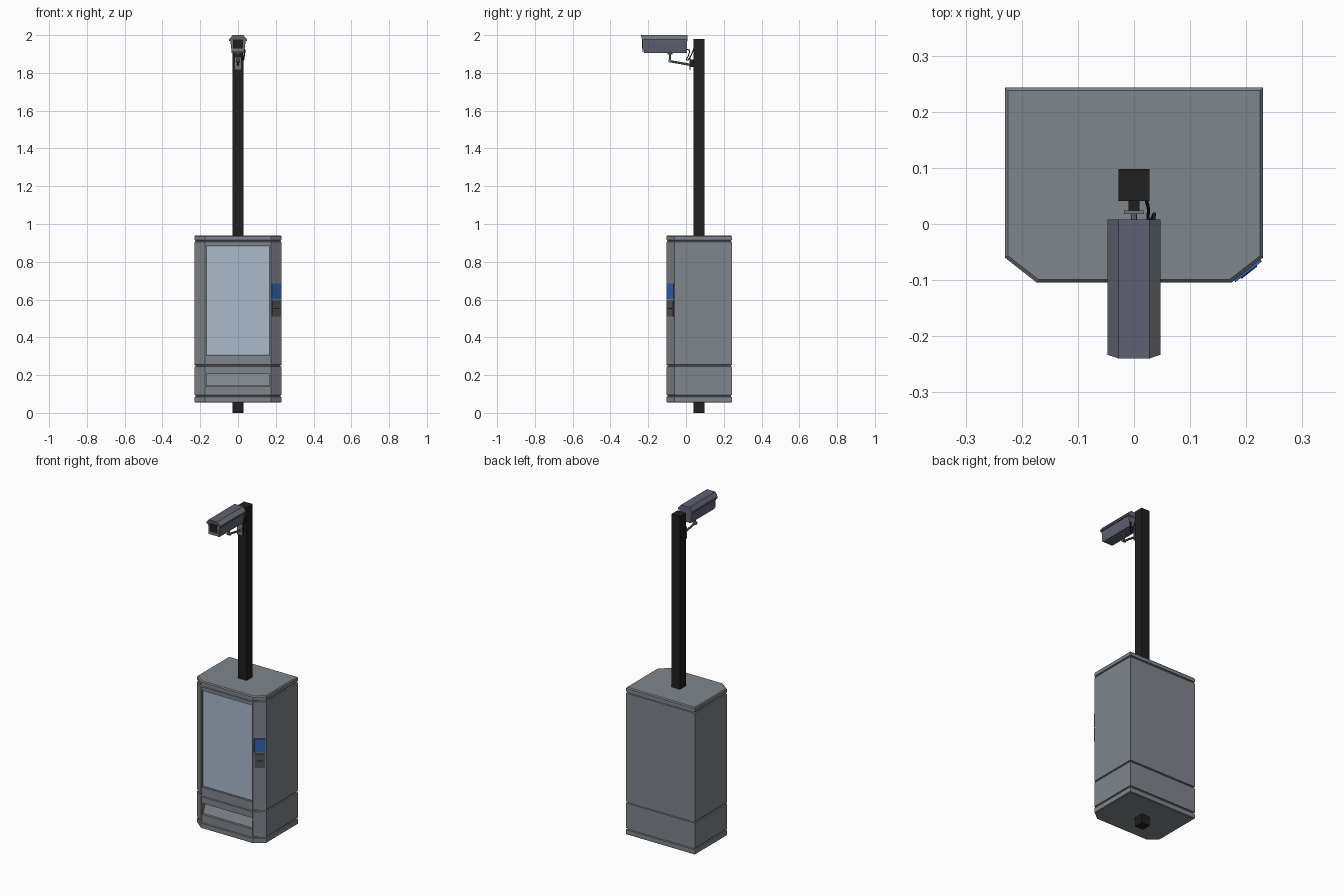
import bpy, bmesh, math
from mathutils import Vector, Matrix

if "Cube" in bpy.data.objects:
    bpy.data.objects.remove(bpy.data.objects["Cube"])


def material(name, rgb):
    m = bpy.data.materials.new(name)
    m.diffuse_color = (*rgb, 1)
    m.use_nodes = True
    m.node_tree.nodes["Principled BSDF"].inputs["Base Color"].default_value = m.diffuse_color
    return m


GREY = material("cabinet grey", (0.215, 0.238, 0.262))
GLASS = material("window pale blue", (0.40, 0.49, 0.61))
BLUE = material("panel blue", (0.03, 0.125, 0.45))
DARK = material("panel dark grey", (0.085, 0.09, 0.105))
BLACK = material("pole black", (0.014, 0.014, 0.014))
SLATE = material("camera slate", (0.115, 0.12, 0.17))
STEEL = material("camera steel grey", (0.17, 0.18, 0.195))


def finish(name, bm, *mats):
    bmesh.ops.recalc_face_normals(bm, faces=bm.faces)
    me = bpy.data.meshes.new(name)
    bm.to_mesh(me)
    bm.free()
    ob = bpy.data.objects.new(name, me)
    bpy.context.collection.objects.link(ob)
    for m in mats:
        me.materials.append(m)
    return ob


def loft(name, loops, *mats):
    """Skin between matching loops of points and cap both ends."""
    bm = bmesh.new()
    rings = [[bm.verts.new(p) for p in loop] for loop in loops]
    n = len(rings[0])
    for a, b in zip(rings, rings[1:]):
        for i in range(n):
            j = (i + 1) % n
            bm.faces.new((a[i], a[j], b[j], b[i]))
    bm.faces.new(rings[0])
    bm.faces.new(rings[-1])
    return finish(name, bm, *mats)


def box(name, lo, hi, mat, matrix=None):
    bm = bmesh.new()
    bmesh.ops.create_cube(bm, size=1)
    lo, hi = Vector(lo), Vector(hi)
    for v in bm.verts:
        v.co = Vector([(lo[i] + hi[i]) / 2 + v.co[i] * (hi[i] - lo[i]) for i in range(3)])
    if matrix:
        bm.transform(matrix)
    return finish(name, bm, mat)


def rod(name, a, b, r, mat, sides=10):
    a, b = Vector(a), Vector(b)
    bm = bmesh.new()
    m = Matrix.Translation((a + b) / 2) @ (b - a).to_track_quat('Z', 'Y').to_matrix().to_4x4()
    bmesh.ops.create_cone(bm, cap_ends=True, segments=sides, radius1=r, radius2=r,
                          depth=(b - a).length, matrix=m)
    return finish(name, bm, mat)


def cut(target, lo, hi):
    cutter = box("cutter", lo, hi, GREY)
    mod = target.modifiers.new("cut", 'BOOLEAN')
    mod.operation, mod.solver, mod.object = 'DIFFERENCE', 'EXACT', cutter
    bpy.context.view_layer.objects.active = target
    bpy.ops.object.modifier_apply(modifier=mod.name)
    bpy.data.objects.remove(cutter)


# cabinet: chamfered footprint lofted upward with thin seam grooves
FOOT = [(-0.23, 0.243), (-0.23, -0.06), (-0.174, -0.104),
        (0.174, -0.104), (0.23, -0.06), (0.23, 0.243)]


def footprint(z, inset):
    sx, sy = 1 - inset / 0.23, 1 - inset / 0.1735
    return [(x * sx, 0.0695 + (y - 0.0695) * sy, z) for x, y in FOOT]


levels = [(0.055, 0.004), (0.058, 0.0)]
for seam in (0.09, 0.25, 0.91):
    levels += [(seam - 0.005, 0.0), (seam - 0.003, 0.006),
               (seam + 0.003, 0.006), (seam + 0.005, 0.0)]
levels += [(0.934, 0.0), (0.94, 0.005)]
cabinet = loft("cabinet", [footprint(z, d) for z, d in levels], GREY)

# display window recess, delivery slot and door seams
cut(cabinet, (-0.167, -0.13, 0.305), (0.167, -0.092, 0.885))
cut(cabinet, (-0.168, -0.13, 0.14), (0.168, -0.055, 0.207))
for s in (-1, 1):
    x = s * 0.1715
    cut(cabinet, (x - 0.001, -0.13, 0.1), (x + 0.001, -0.1, 0.9))
box("display_window", (-0.163, -0.099, 0.309), (0.163, -0.091, 0.881), GLASS)
tilt = Matrix.Translation((0, -0.078, 0.173)) @ Matrix.Rotation(math.radians(-25), 4, 'X')
box("delivery_flap", (-0.166, -0.002, -0.034), (0.166, 0.002, 0.034), GREY, tilt)

# payment plates on the right chamfer
along = Vector((0.056, 0.044, 0)).normalized()
out = Vector((along.y, -along.x, 0))
frame = Matrix((along, out, Vector((0, 0, 1)))).transposed().to_4x4()
frame.translation = (0.202, -0.082, 0)
box("payment_screen", (-0.03, -0.003, 0.603), (0.03, 0.004, 0.685), BLUE, frame)
box("payment_keypad", (-0.028, -0.003, 0.51), (0.028, 0.004, 0.595), DARK, frame)
box("payment_slot", (-0.018, 0.003, 0.55), (0.018, 0.006, 0.556), BLACK, frame)

# pole through the cabinet
box("pole", (-0.028, 0.041, 0), (0.028, 0.098, 1.98), BLACK)

# camera housing and overhanging hood
case = [(-0.041, 1.975), (-0.033, 1.905), (0.033, 1.905), (0.041, 1.975)]
loft("camera_housing", [[(x, y - (z - 1.905) * k, z) for x, z in case]
                        for y, k in ((-0.222, 0.1), (0.004, 0))], SLATE)
top = [(-0.047, 1.968), (-0.047, 1.978), (-0.028, 2.0),
       (0.028, 2.0), (0.047, 1.978), (0.047, 1.968)]
hood = loft("camera_hood", [[(x, y - (z - 1.968) * k, z) for x, z in top]
                            for y, k in ((-0.23, 0.3), (0.008, 0))], SLATE, STEEL)
for p in hood.data.polygons:
    if p.normal.x > 0.4 and p.normal.z > 0.2 or p.normal.y < -0.7:
        p.material_index = 1
box("camera_face", (-0.034, -0.231, 1.911), (0.034, -0.224, 1.97), STEEL)
box("camera_glass", (-0.026, -0.234, 1.928), (0.026, -0.229, 1.978), BLACK)

# bracket: drop stem, sloping arm, wall plate
rod("bracket_foot", (0, -0.085, 1.897), (0, -0.085, 1.907), 0.014, STEEL)
rod("bracket_stem", (0, -0.085, 1.862), (0, -0.085, 1.9), 0.006, STEEL)
rod("bracket_joint", (-0.01, -0.085, 1.864), (0.01, -0.085, 1.864), 0.009, STEEL)
rod("bracket_arm", (0, -0.085, 1.862), (0, 0.022, 1.843), 0.006, STEEL)
box("bracket_plate", (-0.018, 0.018, 1.815), (0.018, 0.024, 1.885), STEEL)
box("bracket_spacer", (-0.01, 0.023, 1.83), (0.01, 0.042, 1.87), BLACK)

# cable looping from the camera back to the pole
curve = bpy.data.curves.new("cable", 'CURVE')
curve.dimensions = '3D'
curve.bevel_depth, curve.bevel_resolution, curve.resolution_u = 0.003, 1, 5
path = [(0.034, 0.002, 1.925), (0.036, 0.016, 1.92), (0.033, 0.012, 1.89),
        (0.028, 0.004, 1.868), (0.026, 0.025, 1.89), (0.022, 0.042, 1.93)]
spline = curve.splines.new('BEZIER')
spline.bezier_points.add(len(path) - 1)
for bp, co in zip(spline.bezier_points, path):
    bp.co = co
    bp.handle_left_type = bp.handle_right_type = 'AUTO'
curve.materials.append(BLACK)
bpy.context.collection.objects.link(bpy.data.objects.new("cable", curve))
